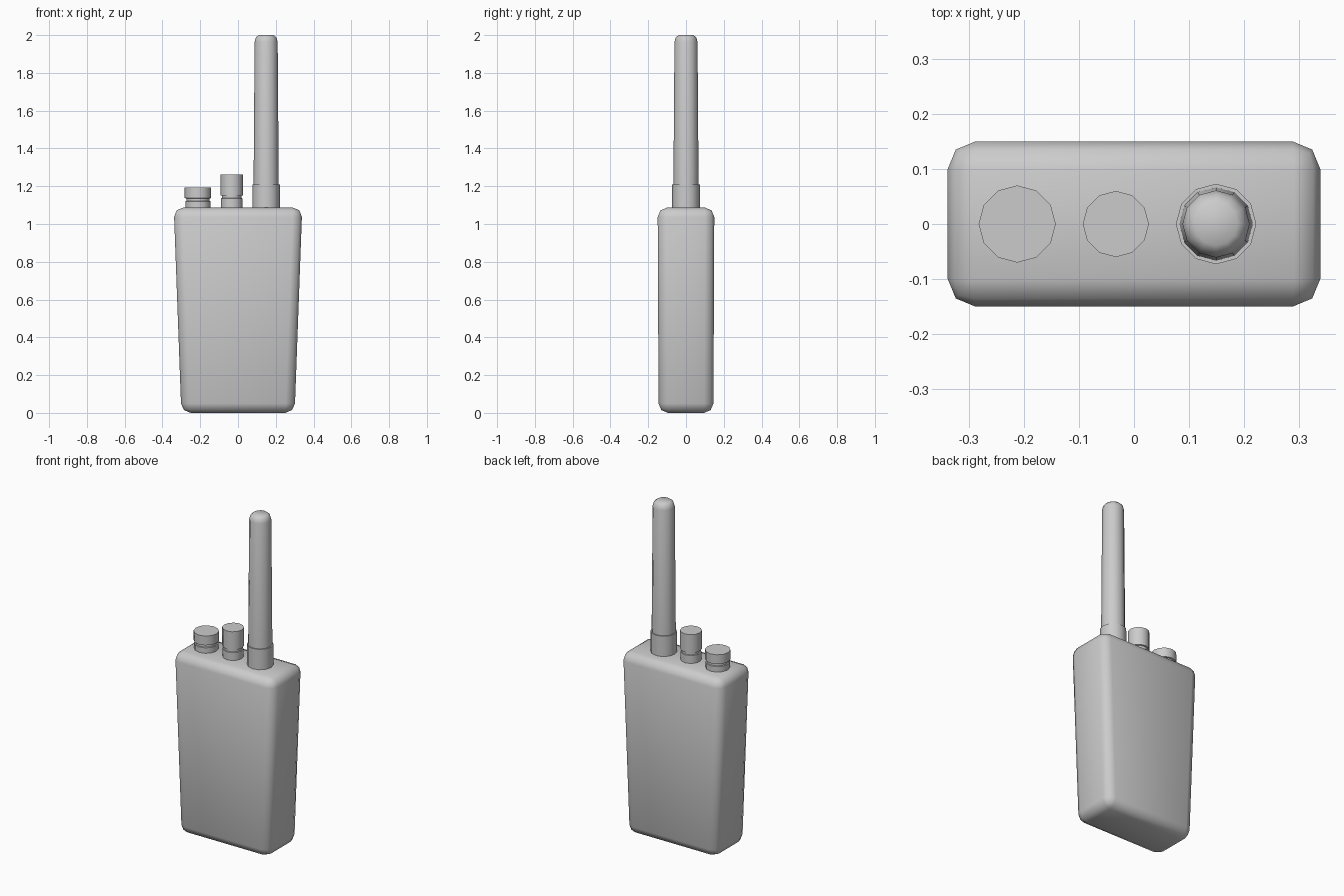
import bpy, bmesh
from math import cos, sin, pi, radians

if "Cube" in bpy.data.objects:
    bpy.data.objects.remove(bpy.data.objects["Cube"])


def finish(bm, name, angle):
    bmesh.ops.recalc_face_normals(bm, faces=bm.faces)
    mesh = bpy.data.meshes.new(name)
    bm.to_mesh(mesh)
    bm.free()
    obj = bpy.data.objects.new(name, mesh)
    bpy.context.collection.objects.link(obj)
    bpy.ops.object.select_all(action='DESELECT')
    obj.select_set(True)
    bpy.context.view_layer.objects.active = obj
    bpy.ops.object.shade_smooth_by_angle(angle=radians(angle))
    return obj


def lathe(name, x, profile, sides=12):
    """Closed turned part from (radius, z) pairs, bottom to top."""
    bm = bmesh.new()
    rings = [[bm.verts.new((x + r * cos(2 * pi * i / sides), r * sin(2 * pi * i / sides), z))
              for i in range(sides)] for r, z in profile]
    for a, b in zip(rings, rings[1:]):
        for i in range(sides):
            j = (i + 1) % sides
            bm.faces.new((a[i], a[j], b[j], b[i]))
    bm.faces.new(rings[0])
    bm.faces.new(rings[-1])
    return finish(bm, name, 40)


# Tapered, rounded radio case
H = 1.087
bm = bmesh.new()
bmesh.ops.create_cube(bm, size=1)
for v in bm.verts:
    top = v.co.z > 0
    v.co.x *= 0.68 if top else 0.60
    v.co.y *= 0.30 if top else 0.29
    v.co.z = H if top else 0
bmesh.ops.bevel(bm, geom=bm.edges[:], offset=0.05, offset_type='OFFSET',
                segments=2, profile=0.5, affect='EDGES')
finish(bm, "case", 60)


# Control knobs: fixed base, narrow groove, turning cap
def knob(name, x, r, groove, top):
    g = r * 0.88
    lathe(name, x, [(r * 0.96, H - 0.03), (r * 0.96, groove - 0.015), (g, groove - 0.013),
                    (g, groove), (r, groove + 0.002), (r, top)])


knob("channel_knob", -0.212, 0.07, 1.135, 1.193)
knob("volume_knob", -0.033, 0.06, 1.15, 1.262)

# Antenna and its collar
lathe("antenna_collar", 0.149, [(0.073, H - 0.03), (0.073, 1.21)])
lathe("antenna", 0.149, [(0.067, 1.15), (0.061, 1.965), (0.054, 1.988), (0.039, 2.0)])
